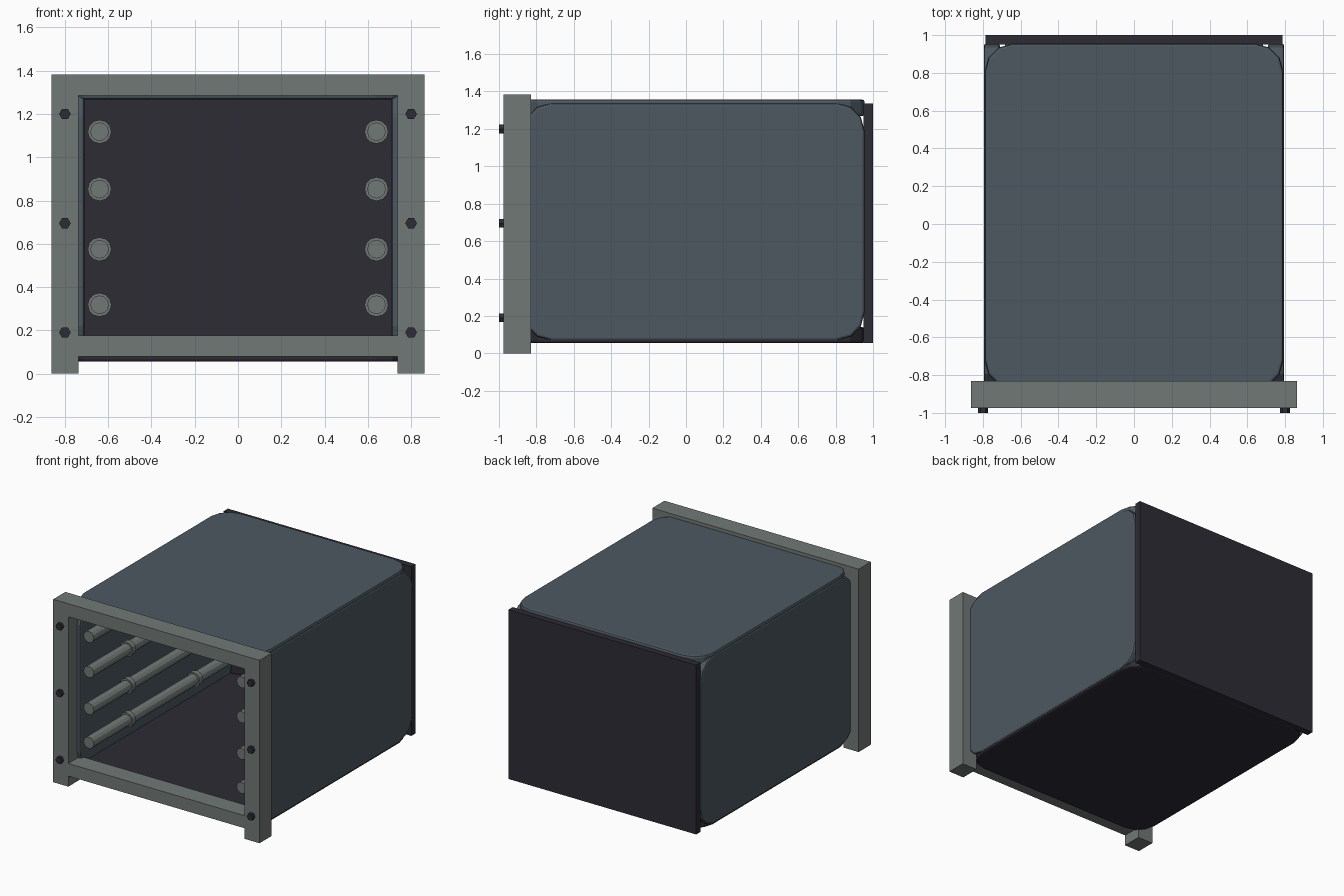
import bpy, bmesh, math
from mathutils import Matrix, Vector

cube = bpy.data.objects.get("Cube")
if cube:
    bpy.data.objects.remove(cube, do_unlink=True)


def material(name, rgb):
    m = bpy.data.materials.new(name)
    m.use_nodes = True
    m.diffuse_color = (*rgb, 1)
    m.node_tree.nodes["Principled BSDF"].inputs["Base Color"].default_value = (*rgb, 1)
    return m


GREY = material("frame grey", (0.165, 0.190, 0.180))
BLUE = material("panel slate blue", (0.074, 0.098, 0.118))
DARK = material("dark charcoal", (0.027, 0.025, 0.035))


def finish(name, bm, mat):
    bmesh.ops.recalc_face_normals(bm, faces=bm.faces)
    mesh = bpy.data.meshes.new(name)
    bm.to_mesh(mesh)
    bm.free()
    mesh.materials.append(mat)
    ob = bpy.data.objects.new(name, mesh)
    bpy.context.collection.objects.link(ob)
    return ob


def box(name, lo, hi, mat):
    lo, hi = Vector(lo), Vector(hi)
    bm = bmesh.new()
    bmesh.ops.create_cube(bm, size=1)
    for v in bm.verts:
        v.co = (lo + hi) / 2 + v.co * (hi - lo)
    return finish(name, bm, mat)


def rod(name, x, z, y0, y1, radius, sides, mat):
    """Cylinder running along y."""
    bm = bmesh.new()
    place = Matrix.Translation((x, (y0 + y1) / 2, z)) @ Matrix.Rotation(math.pi / 2, 4, 'X')
    if sides == 6:
        place = place @ Matrix.Rotation(math.pi / 6, 4, 'Z')
    bmesh.ops.create_cone(bm, cap_ends=True, segments=sides, radius1=radius,
                          radius2=radius, depth=y1 - y0, matrix=place)
    return finish(name, bm, mat)


def panel(name, axis, lo, hi, mat, r=0.15):
    """Thick plate, thin along the given axis, with rounded corners."""
    a, b = [i for i in range(3) if i != axis]
    bm = bmesh.new()
    verts = []
    for quarter, (sa, sb) in enumerate(((1, 1), (0, 1), (0, 0), (1, 0))):
        ca = hi[a] - r if sa else lo[a] + r
        cb = hi[b] - r if sb else lo[b] + r
        for step in range(4):
            ang = (quarter + step / 3) * math.pi / 2
            co = Vector(lo)
            co[a], co[b] = ca + r * math.cos(ang), cb + r * math.sin(ang)
            verts.append(bm.verts.new(co))
    face = bm.faces.new(verts)
    out = bmesh.ops.extrude_face_region(bm, geom=[face])["geom"]
    for v in out:
        if isinstance(v, bmesh.types.BMVert):
            v.co[axis] = hi[axis]
    ob = finish(name, bm, mat)
    bevel = ob.modifiers.new("edge", 'BEVEL')
    bevel.width = 0.013
    bevel.segments = 2
    bevel.angle_limit = math.radians(50)
    return ob


# Housing panels
FRONT, BACK = -0.87, 0.955
panel("top_panel", 2, (-0.79, FRONT, 1.268), (0.79, BACK, 1.357), BLUE)
panel("bottom_panel", 2, (-0.79, FRONT, 0.055), (0.79, BACK, 0.14), DARK)
for side, s in (("left", 1), ("right", -1)):
    xs = sorted((0.71 * s, 0.795 * s))
    panel(side + "_panel", 0, (xs[0], FRONT, 0.07), (xs[1], BACK, 1.338), BLUE)
box("back_plate", (-0.785, 0.95, 0.055), (0.785, 1.0, 1.335), DARK)

# Front frame
F0, F1 = -0.975, -0.83
box("frame_top_bar", (-0.737, F0, 1.285), (0.737, F1, 1.383), GREY)
box("frame_bottom_bar", (-0.737, F0, 0.08), (0.737, F1, 0.175), GREY)

# Frame posts, bolts and inner guide rods on each side
for side, s in (("left", 1), ("right", -1)):
    xs = sorted((0.737 * s, 0.863 * s))
    box(side + "_frame_post", (xs[0], F0, 0), (xs[1], F1, 1.383), GREY)
    for z in (0.19, 0.695, 1.2):
        rod(side + "_bolt", 0.8 * s, z, -1.0, -0.96, 0.027, 6, DARK)
    for z in (0.318, 0.575, 0.853, 1.118):
        rod(side + "_guide_rod", 0.64 * s, z, FRONT, 0.955, 0.043, 12, GREY)
        for y in (-0.4, 0.4):
            rod(side + "_rod_collar", 0.64 * s, z, y - 0.02, y + 0.02, 0.055, 12, GREY)
